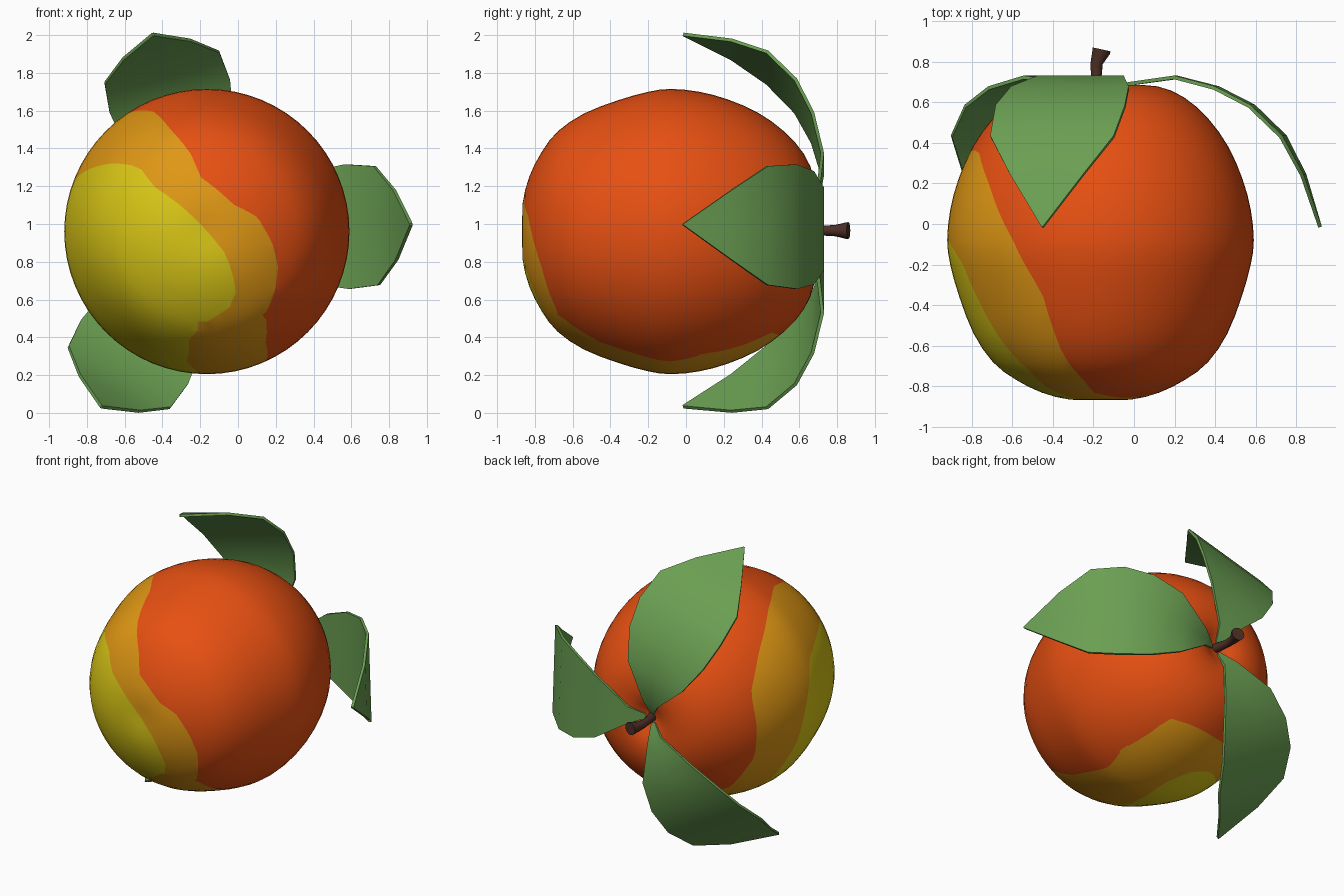
import bpy, bmesh, math
from mathutils import Vector

if "Cube" in bpy.data.objects:
    bpy.data.objects.remove(bpy.data.objects["Cube"])

AX, AZ = -0.165, 0.96            # fruit axis runs along y through this x, z
C = Vector((AX, -0.08, AZ))      # fruit centre


def material(name, rgb):
    m = bpy.data.materials.new(name)
    m.diffuse_color = (*rgb, 1)
    m.use_nodes = True
    m.node_tree.nodes["Principled BSDF"].inputs["Base Color"].default_value = m.diffuse_color
    return m


RED = material("red orange", (0.80, 0.08, 0.006))
AMBER = material("amber", (0.74, 0.31, 0.007))
YELLOW = material("yellow", (0.70, 0.57, 0.008))
GREEN = material("leaf green", (0.145, 0.345, 0.085))
BROWN = material("stem brown", (0.075, 0.028, 0.018))


def finish(bm, name, mats, angle):
    bmesh.ops.recalc_face_normals(bm, faces=bm.faces)
    me = bpy.data.meshes.new(name)
    bm.to_mesh(me)
    bm.free()
    for m in mats:
        me.materials.append(m)
    for p in me.polygons:
        p.use_smooth = True
    me.set_sharp_from_angle(angle=math.radians(angle))
    ob = bpy.data.objects.new(name, me)
    bpy.context.collection.objects.link(ob)
    return ob


def loft(bm, rings):
    """Skin a list of closed rings of points; cap both ends."""
    vs = [[bm.verts.new(p) for p in r] for r in rings]
    n = len(vs[0])
    for a, b in zip(vs, vs[1:]):
        for i in range(n):
            j = (i + 1) % n
            bm.faces.new((a[i], a[j], b[j], b[i]))
    return vs


def smooth_profile(pts):
    """Insert a Catmull-Rom midpoint between neighbours."""
    out = []
    for i in range(len(pts) - 1):
        p0, p1, p2, p3 = (pts[max(0, min(len(pts) - 1, i + k))] for k in (-1, 0, 1, 2))
        out.append(p1)
        out.append(tuple((9 * (b + c) - a - d) / 16 for a, b, c, d in zip(p0, p1, p2, p3)))
    return out + [pts[-1]]


# Colour patches: outlines around a common pole, as points relative to the centre
POLE = Vector((-0.42, -0.35, -0.38)).normalized()
E1 = POLE.orthogonal().normalized()
E2 = POLE.cross(E1)


def polar(v):
    v = v.normalized()
    return math.atan2(v.dot(E2), v.dot(E1)), math.acos(max(-1, min(1, v.dot(POLE))))


def patch(points):
    """Signed function: negative inside the outline."""
    t = sorted(polar(Vector(p)) for p in points)
    t = [(t[-1][0] - math.tau, t[-1][1])] + t + [(t[0][0] + math.tau, t[0][1])]

    def f(co):
        a, d = polar(co - C)
        for (a0, d0), (a1, d1) in zip(t, t[1:]):
            if a0 <= a <= a1:
                return d - d0 - (d1 - d0) * (a - a0) / max(a1 - a0, 1e-6)
        return d
    return f


amber_patch = patch([
    (-.285, -.26, .64), (-.185, -.56, .53), (-.085, -.68, .41), (-.035, -.75, .29),
    (.145, -.775, .14), (.265, -.755, .08), (.345, -.72, -.06), (.375, -.68, -.19),
    (.355, -.64, -.32), (.305, -.59, -.44), (.305, -.36, -.58), (.305, 0, -.69),
    (.345, .174, -.645), (.286, .36, -.59), (.234, .504, -.505), (.064, .542, -.514),
    (-.285, .47, -.509), (-.41, .41, -.495), (-.597, .40, -.22), (-.623, .417, 0),
    (-.577, .425, .225), (-.54, .27, .447), (-.43, 0, .62)])
yellow_patch = patch([
    (-.685, -.1, .29), (-.585, -.32, .34), (-.485, -.5, .36), (-.355, -.64, .34),
    (-.285, -.71, .24), (-.035, -.785, .04), (.105, -.785, -.13), (.155, -.72, -.31),
    (.115, -.68, -.41), (-.035, -.63, -.49), (-.105, -.52, -.58), (-.115, -.28, -.68),
    (-.04, .14, -.735), (-.128, .287, -.68), (-.28, .3, -.62), (-.5, .1, -.55),
    (-.708, .08, -.23), (-.748, .02, .06)])

# Fruit: turned profile (radius, y) with a dimple at the stem
profile = smooth_profile([
    (.02, -.865), (.15, -.865), (.29, -.83), (.42, -.765), (.53, -.68), (.625, -.54),
    (.695, -.36), (.74, -.2), (.755, -.08), (.74, .07), (.70, .22), (.63, .38),
    (.53, .52), (.41, .625), (.28, .678), (.15, .678), (.06, .635), (.01, .62)])
N = 64
bm = bmesh.new()
rings = loft(bm, [[(AX + r * math.cos(math.tau * i / N), y, AZ + r * math.sin(math.tau * i / N))
                   for i in range(N)] for r, y in profile])
bm.faces.new(rings[0])
bm.faces.new(rings[-1])
# cut the skin along each patch outline, then colour by side
for f in (amber_patch, yellow_patch):
    val = {v: f(v.co) for v in bm.verts}
    new = []
    for e in list(bm.edges):
        a, b = e.verts
        fa, fb = val[a], val[b]
        if fa * fb < 0:
            new.append(bmesh.utils.edge_split(e, a, min(.97, max(.03, fa / (fa - fb))))[1])
    bmesh.ops.connect_verts(bm, verts=new)
for face in bm.faces:
    m = face.calc_center_median()
    face.material_index = 2 if yellow_patch(m) < 0 else 1 if amber_patch(m) < 0 else 0
finish(bm, "fruit", [RED, AMBER, YELLOW], 60)

# Leaves: thin blades arching over the fruit; stations (radius, y, half width)
stations = [(.04, .63, .015), (.14, .69, .06), (.37, .722, .22), (.57, .67, .30),
            (.745, .58, .33), (.90, .43, .315), (1.0, .24, .185), (1.082, -.015, .004)]
T = 0.009


def leaf(name, degrees):
    a = math.radians(degrees)
    out, side = Vector((math.cos(a), 0, math.sin(a))), Vector((-math.sin(a), 0, math.cos(a)))
    bm = bmesh.new()
    rings = []
    for i, (r, y, w) in enumerate(stations):
        p, q = stations[max(i - 1, 0)], stations[min(i + 1, len(stations) - 1)]
        nr, ny = p[1] - q[1], q[0] - p[0]
        k = T / math.hypot(nr, ny)
        mid = Vector((AX, y, AZ)) + out * r
        nrm = (out * nr + Vector((0, ny, 0))) * k
        rings.append([mid + side * (w * s) + nrm * t
                      for s, t in ((-1, -1), (0, -1), (1, -1), (1, 1), (0, 1), (-1, 1))])
    vs = loft(bm, rings)
    bm.faces.new(vs[0])
    bm.faces.new(vs[-1])
    finish(bm, name, [GREEN], 45)


for name, deg in (("leaf_right", 2), ("leaf_upper", 105.3), ("leaf_lower", 239)):
    leaf(name, deg)

# Stem: slightly bent, flared at the tilted cut end
bm = bmesh.new()
rings = []
for x, y, r, tilt in ((-.165, .6, .032, 0), (-.186, .72, .026, 0), (-.184, .79, .03, -.1),
                      (-.162, .845, .043, -.2), (-.16, .86, .045, -.22)):
    rings.append([(x + r * math.cos(math.tau * i / 12), y + tilt * r * math.cos(math.tau * i / 12),
                   .965 + r * math.sin(math.tau * i / 12)) for i in range(12)])
vs = loft(bm, rings)
bm.faces.new(vs[0])
bm.faces.new(vs[-1])
finish(bm, "stem", [BROWN], 45)
